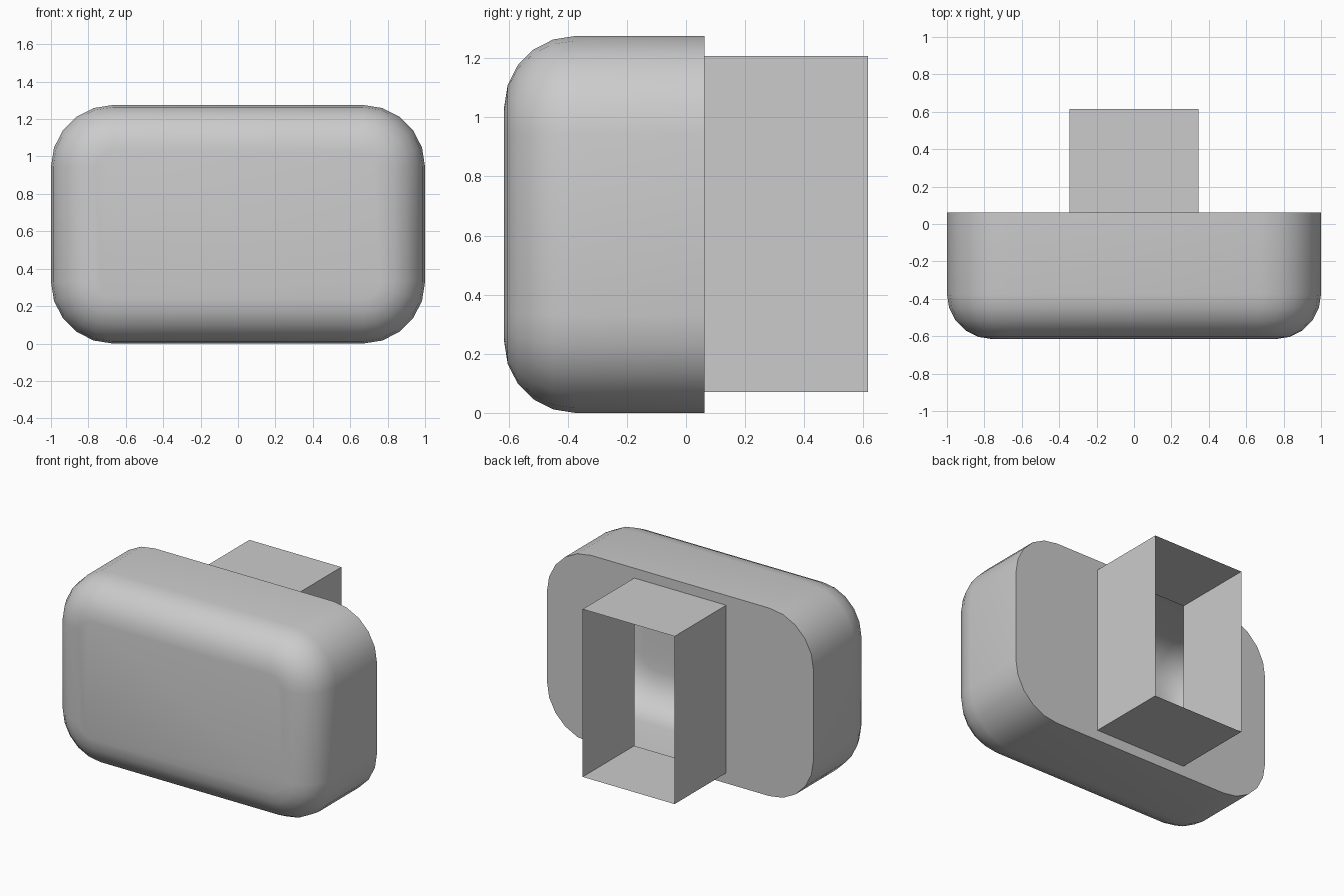
import bpy, bmesh, math

if "Cube" in bpy.data.objects:
    bpy.data.objects.remove(bpy.data.objects["Cube"])

W, H = 1.0, 1.275             # half width, height
FRONT, BACK, END = -0.615, 0.062, 0.615
CORNER, EDGE, SEG = 0.33, 0.24, 5
TX, TZ0, TZ1 = 0.345, 0.07, 1.208   # rear tube section
CZ = H / 2


def make_object(name, bm, smooth=False):
    mesh = bpy.data.meshes.new(name)
    bm.to_mesh(mesh)
    bm.free()
    obj = bpy.data.objects.new(name, mesh)
    bpy.context.collection.objects.link(obj)
    if smooth:
        bpy.ops.object.select_all(action='DESELECT')
        obj.select_set(True)
        bpy.context.view_layer.objects.active = obj
        bpy.ops.object.shade_smooth_by_angle(angle=math.radians(40))
    return obj


def rounded_loop(bm, y, inset):
    """Counter-clockwise (seen from the front) rounded rectangle."""
    r = CORNER - inset
    verts = []
    for k, (sx, sz) in enumerate([(1, 1), (-1, 1), (-1, -1), (1, -1)]):
        cx, cz = sx * (W - CORNER), CZ + sz * (CZ - CORNER)
        for i in range(SEG + 1):
            a = math.pi / 2 * (k + i / SEG)
            verts.append(bm.verts.new((cx + r * math.cos(a), y, cz + r * math.sin(a))))
    return verts


def rect_loop(bm, y):
    return [bm.verts.new((x, y, z)) for x, z in
            [(TX, TZ1), (-TX, TZ1), (-TX, TZ0), (TX, TZ0)]]


def bridge(bm, a, b):
    n = len(a)
    for i in range(n):
        j = (i + 1) % n
        bm.faces.new((a[i], a[j], b[j], b[i]))


# Hollow body: straight wall, rounded front edge, flat front panel
bm = bmesh.new()
loops = [rounded_loop(bm, BACK, 0)]
for i in range(SEG + 1):
    a = math.pi / 2 * i / SEG
    loops.append(rounded_loop(bm, FRONT + EDGE * (1 - math.sin(a)), EDGE * (1 - math.cos(a))))
for a, b in zip(loops, loops[1:]):
    bridge(bm, a, b)
bm.faces.new(loops[-1])

# Back panel around the tube opening
outer, hole = loops[0], rect_loop(bm, BACK)
n = SEG + 1
for k in range(4):
    for i in range(SEG):
        bm.faces.new((outer[k * n + i], hole[k], outer[k * n + i + 1]))
    m = (k + 1) % 4
    bm.faces.new((outer[k * n + SEG], hole[k], hole[m], outer[m * n]))
bmesh.ops.recalc_face_normals(bm, faces=bm.faces)
make_object("body_shell", bm, smooth=True)

# Open rectangular tube at the rear
bm = bmesh.new()
bridge(bm, rect_loop(bm, END), rect_loop(bm, BACK))
make_object("rear_tube", bm)
